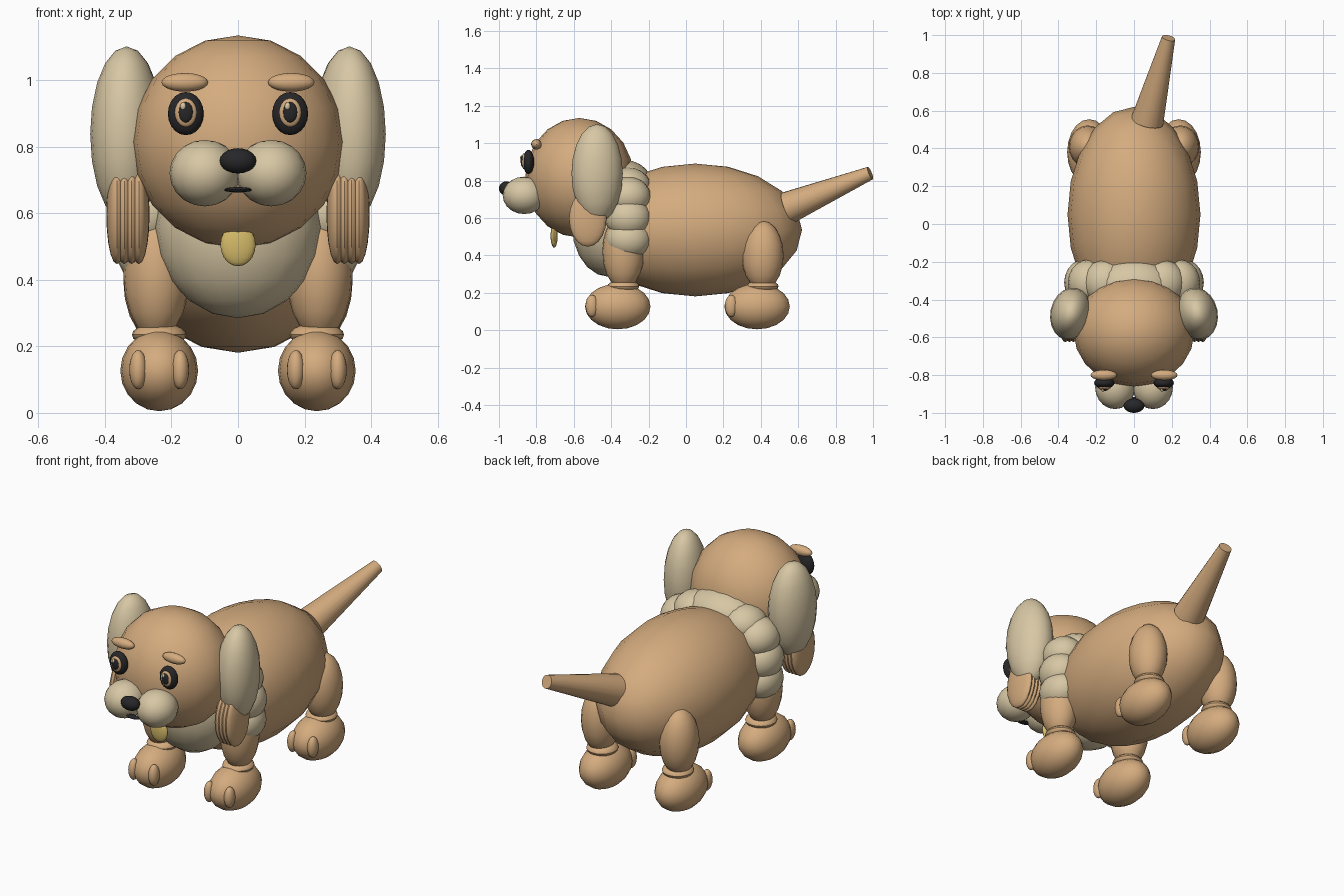
import bpy, math
from mathutils import Vector

if "Cube" in bpy.data.objects:
    bpy.data.objects.remove(bpy.data.objects["Cube"])


def material(name, rgb):
    m = bpy.data.materials.new(name)
    m.diffuse_color = (*rgb, 1)
    m.use_nodes = True
    m.node_tree.nodes["Principled BSDF"].inputs["Base Color"].default_value = m.diffuse_color
    return m


TAN = material("tan fur", (0.66, 0.41, 0.21))
CREAM = material("cream fur", (0.68, 0.57, 0.37))
BLACK = material("black", (0.02, 0.02, 0.022))
GOLD = material("gold", (0.66, 0.49, 0.14))


def finish(name, mat):
    ob = bpy.context.object
    ob.name = name
    ob.data.materials.append(mat)
    bpy.ops.object.shade_smooth_by_angle(angle=math.radians(40))
    return ob


def ball(name, loc, size, mat, rot=(0, 0, 0), seg=20):
    """Ellipsoid with the given centre and half sizes."""
    bpy.ops.mesh.primitive_uv_sphere_add(segments=seg, ring_count=seg // 2, radius=1,
                                         location=loc, rotation=[math.radians(a) for a in rot])
    ob = bpy.context.object
    ob.scale = size
    bpy.ops.object.transform_apply(location=False, rotation=False, scale=True)
    return finish(name, mat)


def pair(name, loc, size, mat, rot=(0, 0, 0), seg=20):
    """The same ellipsoid on both sides."""
    for s, side in ((-1, "left"), (1, "right")):
        ball(f"{name}_{side}", (s * loc[0], loc[1], loc[2]), size, mat,
             (rot[0], s * rot[1], s * rot[2]), seg)


def cone(name, a, b, ra, rb, mat, seg=20):
    """Tapered tube between two points."""
    a, b = Vector(a), Vector(b)
    d = b - a
    bpy.ops.mesh.primitive_cone_add(vertices=seg, radius1=ra, radius2=rb, depth=d.length,
                                    location=(a + b) / 2,
                                    rotation=d.to_track_quat('Z', 'Y').to_euler())
    return finish(name, mat)


# Body, head and tail
ball("body", (0, 0.05, 0.536), (0.352, 0.57, 0.355), TAN)
ball("head", (0, -0.57, 0.815), (0.32, 0.29, 0.32), TAN)
cone("tail", (0.07, 0.545, 0.655), (0.183, 0.985, 0.84), 0.087, 0.036, TAN)

# Chest fluff and the collar of tufts
ball("chest", (0, -0.41, 0.56), (0.25, 0.2, 0.275), CREAM)
ball("collar_top", (0, -0.33, 0.79), (0.2, 0.145, 0.12), CREAM)
for i, (x, z, rx, rz) in enumerate(((0.15, 0.77, 0.12, 0.1), (0.24, 0.715, 0.11, 0.105),
                                    (0.265, 0.6, 0.105, 0.11), (0.265, 0.485, 0.1, 0.105))):
    pair(f"collar_tuft_{i}", (x, -0.31, z), (rx, 0.122, rz), CREAM)

# Ears with combed tan tips
pair("ear", (0.335, -0.475, 0.838), (0.108, 0.14, 0.264), CREAM, (0, 0, 12))
for i, x in enumerate((0.298, 0.32, 0.342, 0.364)):
    pair(f"ear_tip_{i}", (x, -0.525, 0.597), (0.032, 0.1, 0.15), TAN)

# Legs, ankles, paws and toes
for tag, paw_y, leg_y, leg_z, leg_h in (("front", -0.365, -0.335, 0.42, 0.2),
                                        ("hind", 0.38, 0.41, 0.4, 0.185)):
    pair(f"{tag}_leg", (0.245, leg_y, leg_z), (0.1, 0.112, leg_h), TAN)
    pair(f"{tag}_ankle", (0.237, leg_y, 0.235), (0.082, 0.085, 0.035), TAN)
    pair(f"{tag}_paw", (0.237, paw_y, 0.127), (0.117, 0.175, 0.122), TAN)
    for i, dx in enumerate((-0.063, 0.063)):
        pair(f"{tag}_toe_{i}", (0.237 + dx, paw_y - 0.138, 0.13), (0.027, 0.034, 0.059), TAN)

# Muzzle, nose, mouth and name tag disc
pair("muzzle", (0.1, -0.865, 0.721), (0.106, 0.115, 0.1), CREAM)
ball("nose", (0, -0.962, 0.758), (0.055, 0.038, 0.038), BLACK)
ball("mouth", (0, -0.935, 0.671), (0.042, 0.02, 0.008), BLACK)
ball("collar_tag", (0, -0.705, 0.505), (0.053, 0.019, 0.064), GOLD)

# Eyes and brows
pair("eye", (0.157, -0.842, 0.9), (0.054, 0.03, 0.065), BLACK)
pair("iris", (0.157, -0.866, 0.903), (0.033, 0.013, 0.043), TAN)
pair("pupil", (0.157, -0.874, 0.904), (0.022, 0.01, 0.031), BLACK)
for s, side in ((-1, "left"), (1, "right")):
    ball(f"eye_glint_{side}", (s * 0.157 - 0.008, -0.879, 0.922), (0.009, 0.008, 0.012), CREAM, seg=12)
pair("brow", (0.16, -0.8, 0.994), (0.07, 0.028, 0.028), TAN)
